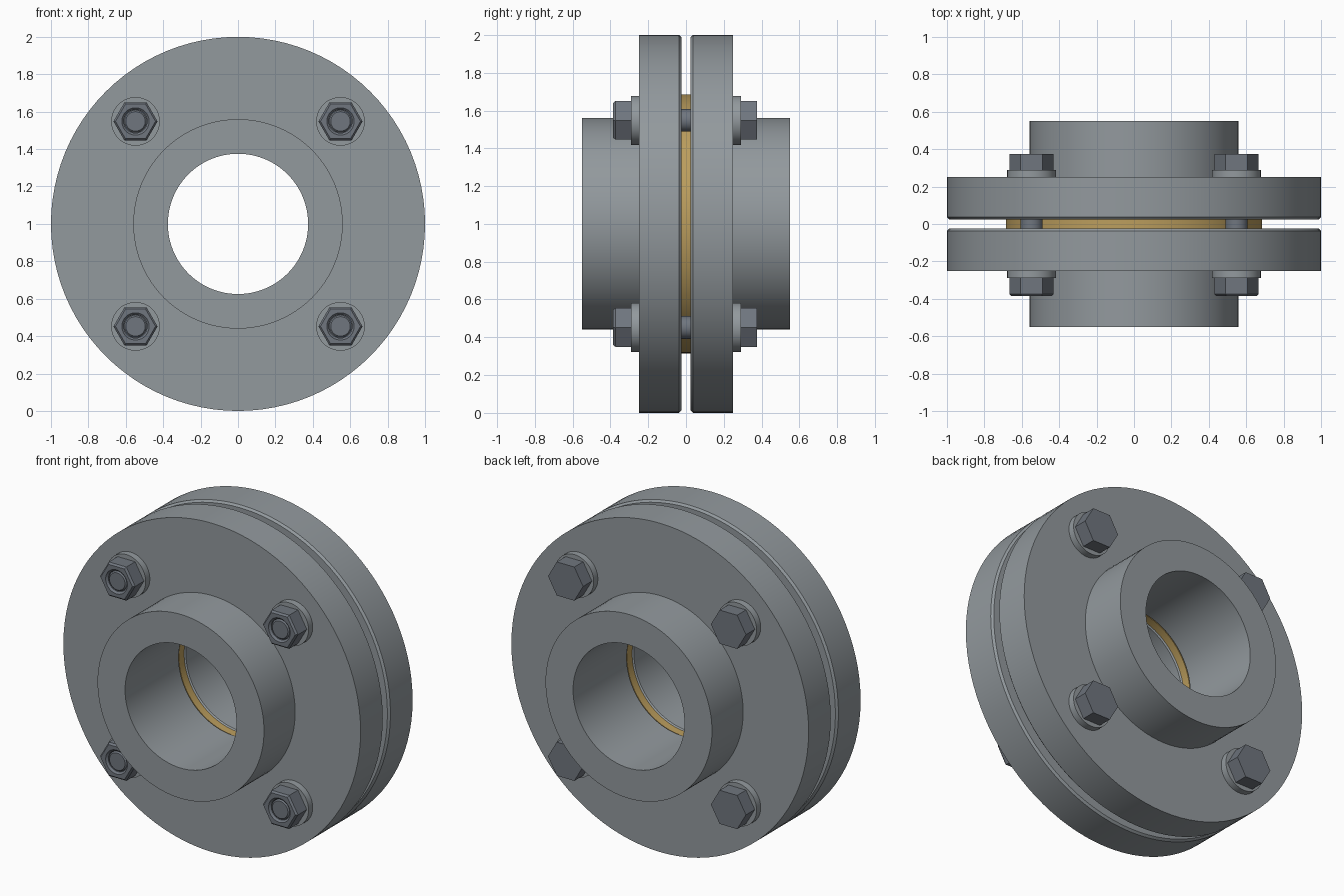
import bpy, bmesh, math

if "Cube" in bpy.data.objects:
    bpy.data.objects.remove(bpy.data.objects["Cube"])

CZ = 1.0          # height of the main axis
BOLT = 0.548      # bolt offset from the axis in x and z


def hex_scale(a):
    # turns a circle radius into a hexagon outline with corners on +-x
    return math.cos(math.pi / 6) / math.cos(a % (math.pi / 3) - math.pi / 6)


def shade(me):
    me.polygons.foreach_set("use_smooth", [True] * len(me.polygons))
    me.set_sharp_from_angle(angle=math.radians(25))
    me.update()


def lathe(name, profile, n, x=0.0, z=CZ, closed=True, mat=None):
    """Spin (radius, y[, 'hex']) points around the y axis."""
    bm = bmesh.new()
    rings = []
    for p in profile:
        ring = []
        for i in range(n):
            a = 2 * math.pi * i / n
            r = p[0] * (hex_scale(a) if len(p) > 2 else 1)
            ring.append(bm.verts.new((r * math.cos(a), p[1], r * math.sin(a))))
        rings.append(ring)
    pairs = list(zip(rings, rings[1:]))
    if closed:
        pairs.append((rings[-1], rings[0]))
    else:
        bm.faces.new(rings[0])
        bm.faces.new(rings[-1])
    for r0, r1 in pairs:
        for i in range(n):
            j = (i + 1) % n
            bm.faces.new((r0[i], r0[j], r1[j], r1[i]))
    bmesh.ops.recalc_face_normals(bm, faces=bm.faces)
    me = bpy.data.meshes.new(name)
    bm.to_mesh(me)
    bm.free()
    shade(me)
    ob = bpy.data.objects.new(name, me)
    ob.location = (x, 0, z)
    if mat:
        me.materials.append(mat)
    bpy.context.collection.objects.link(ob)
    return ob


def paint(name, rgb):
    m = bpy.data.materials.new(name)
    m.diffuse_color = (*rgb, 1)
    m.use_nodes = True
    m.node_tree.nodes["Principled BSDF"].inputs["Base Color"].default_value = m.diffuse_color
    return m


brass = paint("gasket_tan", (0.50, 0.34, 0.11))
dark = paint("bolt_steel", (0.16, 0.18, 0.21))
steel = paint("flange_steel", (0.29, 0.32, 0.34))

spots = [(sx * BOLT, CZ + sz * BOLT) for sx in (-1, 1) for sz in (-1, 1)]

# bolt hole cutters
cutters = [lathe("hole_cutter", [(0.068, -0.4), (0.068, 0.4)], 32, x, z, closed=False)
           for x, z in spots]
for c in cutters:
    c.hide_render = True

# two mirrored flanges with hub, bore and bolt holes
flange_profile = [(0.375, 0.035), (0.385, 0.025), (0.988, 0.025), (1.0, 0.037),
                  (1.0, 0.25), (0.56, 0.25), (0.56, 0.55), (0.375, 0.55)]
for name, s in (("front_flange", -1), ("back_flange", 1)):
    ob = lathe(name, [(r, s * y) for r, y in flange_profile], 96, mat=steel)
    for c in cutters:
        m = ob.modifiers.new("bolt_hole", 'BOOLEAN')
        m.object, m.operation, m.solver = c, 'DIFFERENCE', 'EXACT'
    bpy.context.view_layer.update()
    dg = bpy.context.evaluated_depsgraph_get()
    me = bpy.data.meshes.new_from_object(ob.evaluated_get(dg))
    ob.modifiers.clear()
    ob.data = me
    shade(me)
for c in cutters:
    bpy.data.objects.remove(c)

# gasket ring between the flanges
lathe("gasket", [(0.38, -0.025), (0.685, -0.025), (0.685, 0.025), (0.38, 0.025)],
      96, mat=brass)

# bolts, nuts and washers
for x, z in spots:
    lathe("bolt", [(0.052, -0.378), (0.06, -0.37), (0.06, 0.29), (0.118, 0.29, 'hex'),
                   (0.118, 0.375, 'hex')], 48, x, z, closed=False, mat=dark)
    lathe("nut", [(0.062, -0.29), (0.118, -0.29, 'hex'), (0.118, -0.374, 'hex'),
                  (0.107, -0.385, 'hex'), (0.073, -0.385), (0.062, -0.374)],
          48, x, z, mat=dark)
    for name, s in (("nut_washer", -1), ("head_washer", 1)):
        lathe(name, [(0.064, s * 0.25), (0.13, s * 0.25), (0.13, s * 0.29),
                     (0.064, s * 0.29)], 48, x, z, mat=steel)
